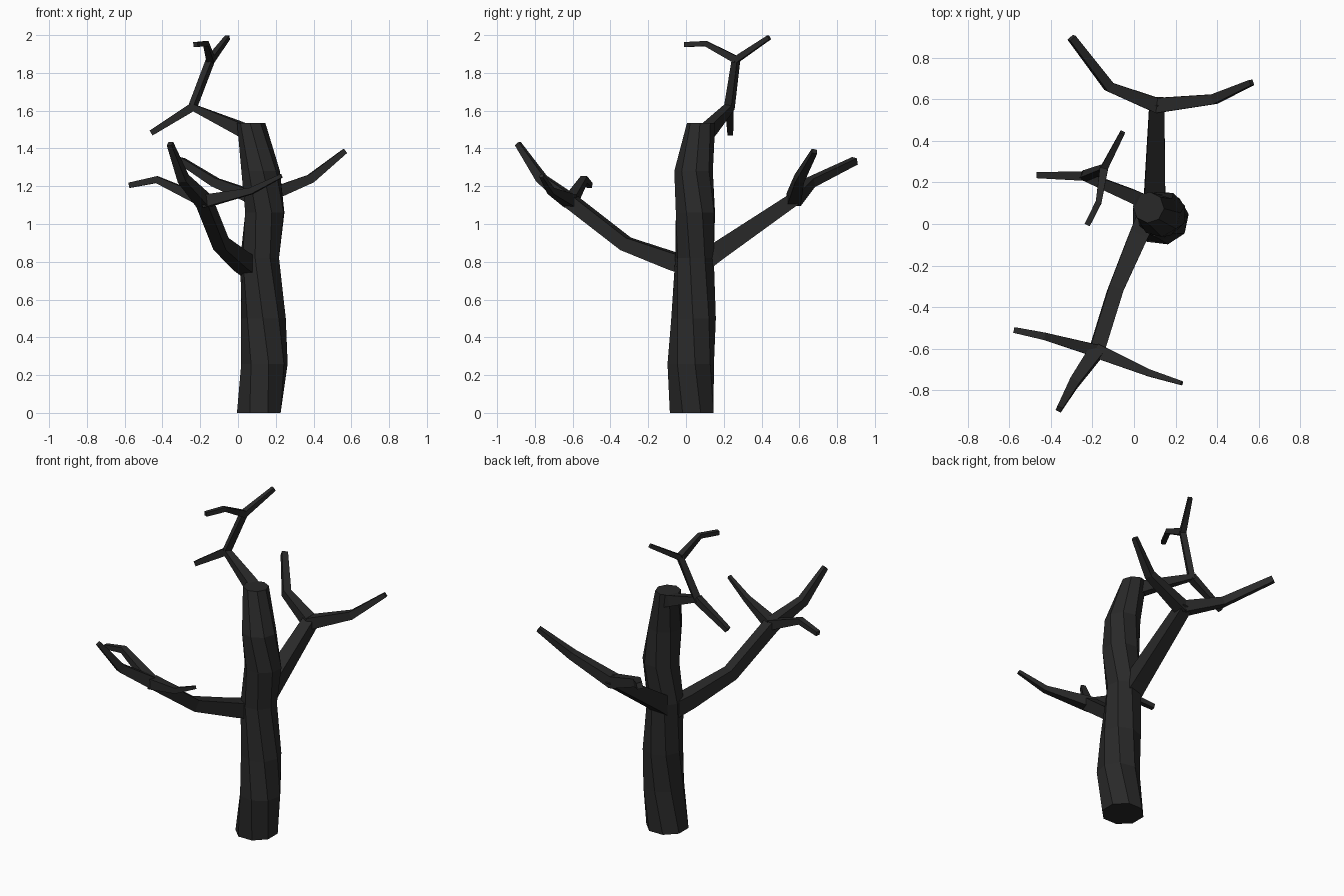
import bpy, bmesh, math
from mathutils import Vector

if "Cube" in bpy.data.objects:
    bpy.data.objects.remove(bpy.data.objects["Cube"])

bark = bpy.data.materials.new("dark_bark")
bark.diffuse_color = (0.022, 0.022, 0.022, 1)
bark.use_nodes = True
bark.node_tree.nodes["Principled BSDF"].inputs["Base Color"].default_value = bark.diffuse_color


def finish(bm, name):
    bmesh.ops.recalc_face_normals(bm, faces=bm.faces)
    me = bpy.data.meshes.new(name)
    bm.to_mesh(me)
    bm.free()
    me.materials.append(bark)
    ob = bpy.data.objects.new(name, me)
    bpy.context.collection.objects.link(ob)
    return ob


def skin_rings(bm, rings):
    """Bridge consecutive vertex rings and cap both ends."""
    n = len(rings[0])
    for a, b in zip(rings, rings[1:]):
        for i in range(n):
            j = (i + 1) % n
            bm.faces.new((a[i], a[j], b[j], b[i]))
    bm.faces.new(rings[0][::-1])
    bm.faces.new(rings[-1])


def trunk(name, levels, sides=8, twist=-12):
    bm = bmesh.new()
    rings = []
    for k, (x, y, z, r) in enumerate(levels):
        off = math.radians(22.5 + twist * k)
        rings.append([bm.verts.new((x + r * math.cos(off + i * math.tau / sides),
                                    y + r * math.sin(off + i * math.tau / sides), z))
                      for i in range(sides)])
    skin_rings(bm, rings)
    return finish(bm, name)


def branch(name, path):
    """Square-section limb; each path entry is x, y, z, half width."""
    bm = bmesh.new()
    pts = [Vector(p[:3]) for p in path]
    dirs = [(b - a).normalized() for a, b in zip(pts, pts[1:])]
    rings = []
    for k, p in enumerate(pts):
        t = (dirs[max(k - 1, 0)] + dirs[min(k, len(dirs) - 1)]).normalized()
        if k == 0:
            side = t.cross(Vector((0, 0, 1)))
        side = (side - t * side.dot(t)).normalized()
        up = side.cross(t)
        h = path[k][3]
        rings.append([bm.verts.new(p + h * (side * a + up * b))
                      for a, b in ((1, 1), (-1, 1), (-1, -1), (1, -1))])
    skin_rings(bm, rings)
    return finish(bm, name)


# Twisted, leaning trunk
trunk("trunk", [(0.11, 0.03, 0, 0.125), (0.14, 0.025, 0.26, 0.125),
                (0.135, 0.04, 0.5, 0.118), (0.115, 0.045, 0.82, 0.105),
                (0.142, 0.05, 1.06, 0.11), (0.12, 0.04, 1.28, 0.103),
                (0.07, 0.08, 1.535, 0.075)])

# Front limb and its two twigs
fork_a = (-0.18, -0.61, 1.12)
branch("front_limb", [(0.07, 0.05, 0.77, 0.05), (0.02, -0.06, 0.80, 0.045),
                      (-0.09, -0.32, 0.895, 0.036), (*fork_a, 0.036),
                      (-0.29, -0.765, 1.24, 0.025), (-0.36, -0.89, 1.425, 0.014)])
branch("front_twig_left", [(*fork_a, 0.03), (-0.43, -0.54, 1.235, 0.018),
                           (-0.575, -0.51, 1.205, 0.014)])
branch("front_twig_right", [(*fork_a, 0.034), (0.07, -0.715, 1.175, 0.017),
                            (0.23, -0.765, 1.255, 0.01)])

# Back limb splitting in two
fork_b = (0.11, 0.57, 1.13)
branch("back_limb", [(0.1, 0.05, 0.77, 0.055), (0.1, 0.16, 0.85, 0.05),
                     (*fork_b, 0.036), (0.11, 0.59, 1.15, 0.03)])
branch("back_twig_right", [(*fork_b, 0.036), (0.385, 0.60, 1.24, 0.024),
                           (0.565, 0.68, 1.385, 0.014)])
branch("back_twig_left", [(*fork_b, 0.036), (-0.12, 0.66, 1.22, 0.024),
                          (-0.30, 0.895, 1.335, 0.018)])

# Top limb with side twig and forked tip
fork_c = (-0.24, 0.23, 1.62)
fork_d = (-0.145, 0.265, 1.87)
branch("top_limb", [(0.06, 0.10, 1.48, 0.036), (0.0, 0.13, 1.51, 0.033),
                    (*fork_c, 0.022), (*fork_d, 0.018), (-0.055, 0.44, 1.988, 0.012)])
branch("top_twig_left", [(*fork_c, 0.022), (-0.46, 0.235, 1.482, 0.015)])
branch("top_twig_front", [(*fork_d, 0.02), (-0.17, 0.105, 1.955, 0.014),
                          (-0.225, -0.005, 1.95, 0.013)])
